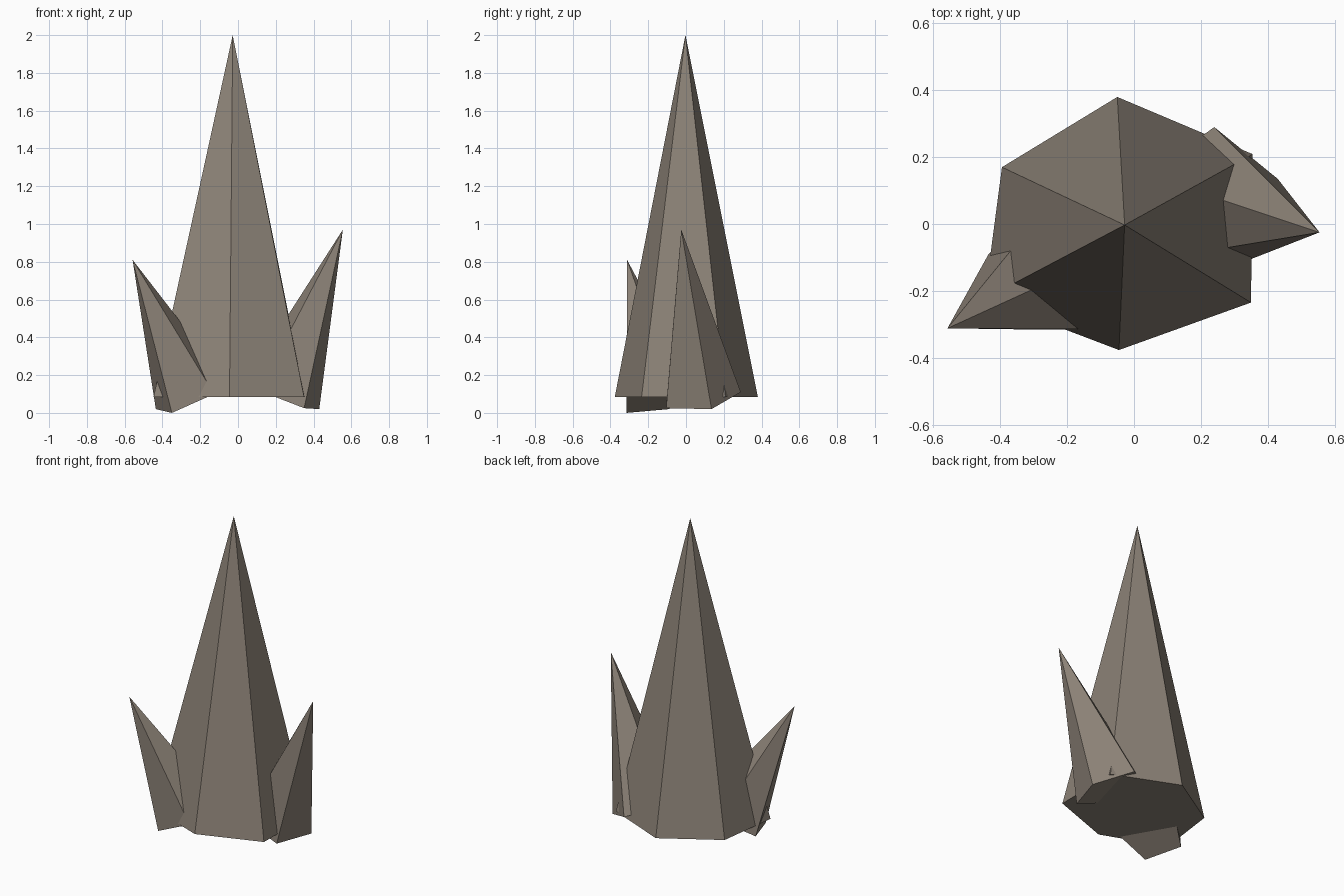
import bpy
import bmesh
from mathutils import Vector

cube = bpy.data.objects.get("Cube")
if cube:
    bpy.data.objects.remove(cube, do_unlink=True)

GOLDEN = (1 + 5 ** 0.5) / 2

stone = bpy.data.materials.new("warm grey stone")
stone.use_nodes = True
colour = (0.262, 0.223, 0.184, 1)
stone.diffuse_color = colour
stone.node_tree.nodes["Principled BSDF"].inputs["Base Color"].default_value = colour


def spike(name, base, apex):
    """Closed, flat-shaded pyramid over a base polygon."""
    bm = bmesh.new()
    ring = [bm.verts.new(p) for p in base]
    tip = bm.verts.new(apex)
    bm.faces.new(ring)
    for a, b in zip(ring, ring[1:] + ring[:1]):
        bm.faces.new((a, b, tip))
    bmesh.ops.recalc_face_normals(bm, faces=bm.faces)
    mesh = bpy.data.meshes.new(name)
    bm.to_mesh(mesh)
    bm.free()
    mesh.materials.append(stone)
    obj = bpy.data.objects.new(name, mesh)
    bpy.context.collection.objects.link(obj)


def pentagon(a, b, c):
    """Complete a regular pentagon from three neighbouring corners."""
    a, b, c = Vector(a), Vector(b), Vector(c)
    return [a, b, c, a + (c - b) * GOLDEN, c + (a - b) * GOLDEN]


# Tall central spike on an uneven six-sided base
outline = [(-0.05, 0.38), (-0.395, 0.17), (-0.447, -0.224),
           (-0.045, -0.377), (0.35, -0.235), (0.355, 0.209)]
spike("central_spike", [(x, y, 0.085) for x, y in outline], (-0.028, -0.003, 2))

# Two smaller five-sided spikes leaning outwards
spike("left_spike",
      pentagon((0.35, -0.105, 0.025), (0.43, 0.135, 0.02), (0.24, 0.29, 0.11)),
      (0.555, -0.025, 0.97))
spike("right_spike",
      pentagon((-0.435, -0.09, 0.02), (-0.35, -0.315, 0.0), (-0.126, -0.315, 0.10)),
      (-0.558, -0.312, 0.81))
